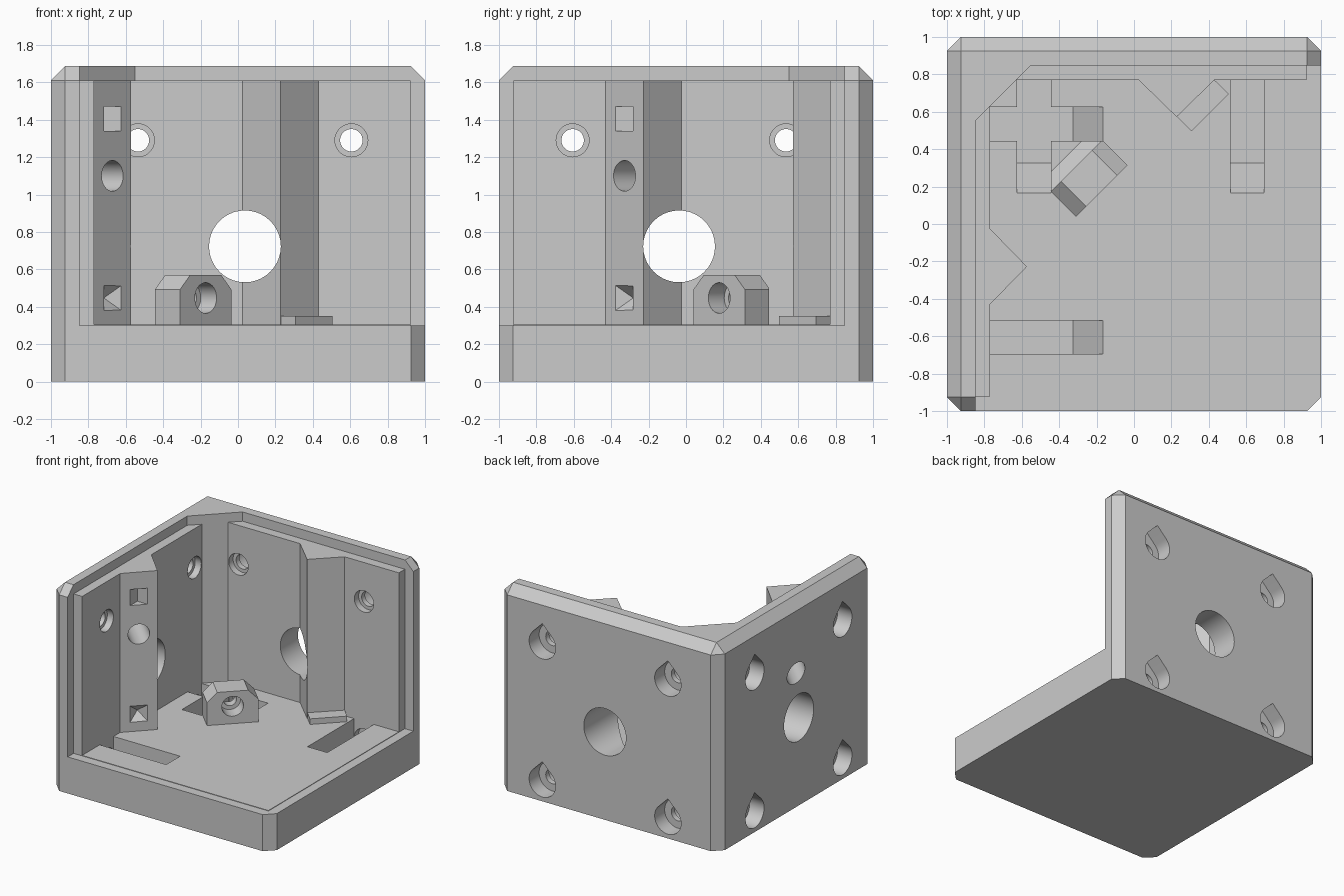
import bpy, bmesh
from math import sin, cos, radians, sqrt
from mathutils import Matrix, Vector

cube = bpy.data.objects.get("Cube")
if cube:
    bpy.data.objects.remove(cube)

grey = bpy.data.materials.new("plain_grey")
grey.use_nodes = True
grey.diffuse_color = (0.6, 0.6, 0.6, 1)
grey.node_tree.nodes["Principled BSDF"].inputs["Base Color"].default_value = (0.6, 0.6, 0.6, 1)

UP = Vector((0, 0, 1))
DIAG = Vector((1, -1, 0)).normalized()      # from the inner corner into the room
SIDE = Vector((1, 1, 0)).normalized()       # across that diagonal
SAME = Matrix.Identity(4)
# Swaps the back wall with the side wall
SWAP = Matrix(((0, -1, 0, 0), (-1, 0, 0, 0), (0, 0, 1, 0), (0, 0, 0, 1)))


def frame(x, y, origin=(0, 0, 0)):
    """Matrix whose local X and Y lie along the given directions."""
    x, y = Vector(x), Vector(y)
    m = Matrix((x, y, x.cross(y))).transposed().to_4x4()
    return Matrix.Translation(Vector(origin)) @ m


def finish(name, bm, matrix):
    bm.transform(matrix)
    bm.normal_update()
    bmesh.ops.recalc_face_normals(bm, faces=bm.faces)
    if bm.calc_volume(signed=True) < 0:
        bmesh.ops.reverse_faces(bm, faces=bm.faces)
    mesh = bpy.data.meshes.new(name)
    bm.to_mesh(mesh)
    bm.free()
    mesh.materials.append(grey)
    obj = bpy.data.objects.new(name, mesh)
    bpy.context.scene.collection.objects.link(obj)
    return obj


def prism(name, points, low, high, matrix=SAME):
    bm = bmesh.new()
    face = bm.faces.new([bm.verts.new((x, y, low)) for x, y in points])
    out = bmesh.ops.extrude_face_region(bm, geom=[face])
    verts = [g for g in out["geom"] if isinstance(g, bmesh.types.BMVert)]
    bmesh.ops.translate(bm, verts=verts, vec=(0, 0, high - low))
    return finish(name, bm, matrix)


def circle(r, start=0, sweep=360, n=40):
    return [(r * cos(radians(start + sweep * i / n)), r * sin(radians(start + sweep * i / n)))
            for i in range(n)]


def combine(tools, operation):
    """Applies one boolean with all the tools at once, then removes them."""
    group = bpy.data.collections.new("tools")
    bpy.context.scene.collection.children.link(group)
    for tool in tools:
        group.objects.link(tool)
        tool.hide_render = True
    mod = body.modifiers.new(operation, 'BOOLEAN')
    mod.operation, mod.solver = operation, 'EXACT'
    mod.operand_type, mod.collection = 'COLLECTION', group
    bpy.context.view_layer.objects.active = body
    bpy.ops.object.modifier_apply(modifier=mod.name)
    for tool in tools:
        bpy.data.objects.remove(tool)
    bpy.data.collections.remove(group)


# Outer shell: every edge chamfered except around the bottom
H = 1.686
bm = bmesh.new()
bmesh.ops.create_cube(bm, size=2)
bm.transform(Matrix.Translation((0, 0, H / 2)) @ Matrix.Diagonal((1, 1, H / 2, 1)))
edges = [e for e in bm.edges if max(v.co.z for v in e.verts) > 1]
bmesh.ops.bevel(bm, geom=edges, offset=0.075, segments=1, affect='EDGES')
body = finish("corner_housing", bm, SAME)
room = [(-0.848, -2), (-0.848, 0.552), (-0.552, 0.848), (2, 0.848), (2, -2)]
combine([prism("room", room, 0.3, 3)], 'DIFFERENCE')

# Inner lip with the two triangular ridges and the corner column
half = [(0.923, 0.9), (0.923, 0.77), (0.43, 0.77), (0.2275, 0.5725), (0.025, 0.77), (-0.63, 0.77)]
lip = half + [(-y, -x) for x, y in reversed(half)] + [(-0.9, 0.9)]
combine([prism("lip", lip, 0.2, 1.61)], 'UNION')

# Slightly raised floor panel
panel = [(-0.8, -0.923), (0.923, -0.923), (0.923, 0.8), (-0.6, 0.8), (-0.8, 0.6)]
combine([prism("floor_panel", panel, 0.2, 0.304)], 'UNION')

# Low tab beside the back ridge
tab = [(0.208, 0.595), (0.307, 0.496), (0.506, 0.695), (0.405, 0.795)]
combine([prism("ridge_tab", tab, 0.2, 0.35)], 'UNION')

# Diagonal floor block with a sloped foot behind it
BLOCK = (-0.1725, 0.1775, 0)
gable = [(-0.1945, 0.25), (0.1945, 0.25), (0.1945, 0.492), (0.117, 0.57), (-0.117, 0.57), (-0.1945, 0.492)]
foot = [(-0.15, 0.25), (-0.15, 0.378), (-0.19, 0.378), (-0.267, 0.301), (-0.267, 0.25)]
combine([prism("floor_block", gable, -0.19, 0, frame(SIDE, UP, BLOCK))], 'UNION')
combine([prism("block_foot", foot, -0.19, 0.19, frame(DIAG, UP, BLOCK))], 'UNION')

cutters = []


def cut(shape, low, high, matrix):
    cutters.append(prism("cutter", shape, low, high, matrix))


slot = [(0.77, 0.065), (0.325, 0.065), (0.165, 0.304), (0.165, 0.9), (0.77, 0.9)]
drop = circle(0.12, 135, 270) + [(0.085, 0.085), (0, 0.12 * sqrt(2))]
for wall in (SAME, SWAP):
    # Large round opening
    cut(circle(0.192), -1.2, -0.45, wall @ frame((1, 0, 0), UP, (0.037, 0, 0.723)))
    for x in (-0.535, 0.606):
        # Ramped floor slot
        cut(slot, x - 0.09, x + 0.09, wall @ frame((0, 1, 0), UP))
        # Screw holes, counterbored inside, teardrop recess outside
        for z in (0.155, 1.29):
            m = wall @ frame((1, 0, 0), UP, (x, 0, z))
            cut(circle(0.06), -1.2, -0.7, m)
            cut(circle(0.088), -0.825, -0.71, m)
            cut(drop, -1.1, -0.87, m)

# Stepped bore in the block
bore = frame(SIDE, UP, Vector(BLOCK) + UP * 0.447)
cut(circle(0.082), -0.12, 0.05, bore)
cut(circle(0.05), -0.4, 0.04, bore)

# Side ridge: bore through the wall, corner notch above, pyramid pocket below
RIDGE = Vector((-0.671, -0.329, 0))
cut(circle(0.082), -0.75, 0.05, frame(SIDE, UP, RIDGE + UP * 1.1))
notch = [(0.01, -0.076), (0.01, 0.076), (-0.066, 0)]
cut(notch, 1.34, 1.472, frame(DIAG, SIDE, RIDGE))

bm = bmesh.new()
bmesh.ops.create_cone(bm, cap_ends=True, segments=4, radius1=0, radius2=0.1075, depth=0.076)
bmesh.ops.remove_doubles(bm, verts=bm.verts, dist=0.0001)
bm.transform(Matrix.Translation((0, 0, -0.028)) @ Matrix.Rotation(radians(45), 4, 'Z'))
cutters.append(finish("pyramid", bm, frame(SIDE, UP, RIDGE + UP * 0.447)))

combine(cutters, 'DIFFERENCE')

bpy.ops.object.select_all(action='DESELECT')
body.select_set(True)
bpy.context.view_layer.objects.active = body
bpy.ops.object.shade_smooth_by_angle(angle=radians(30))
